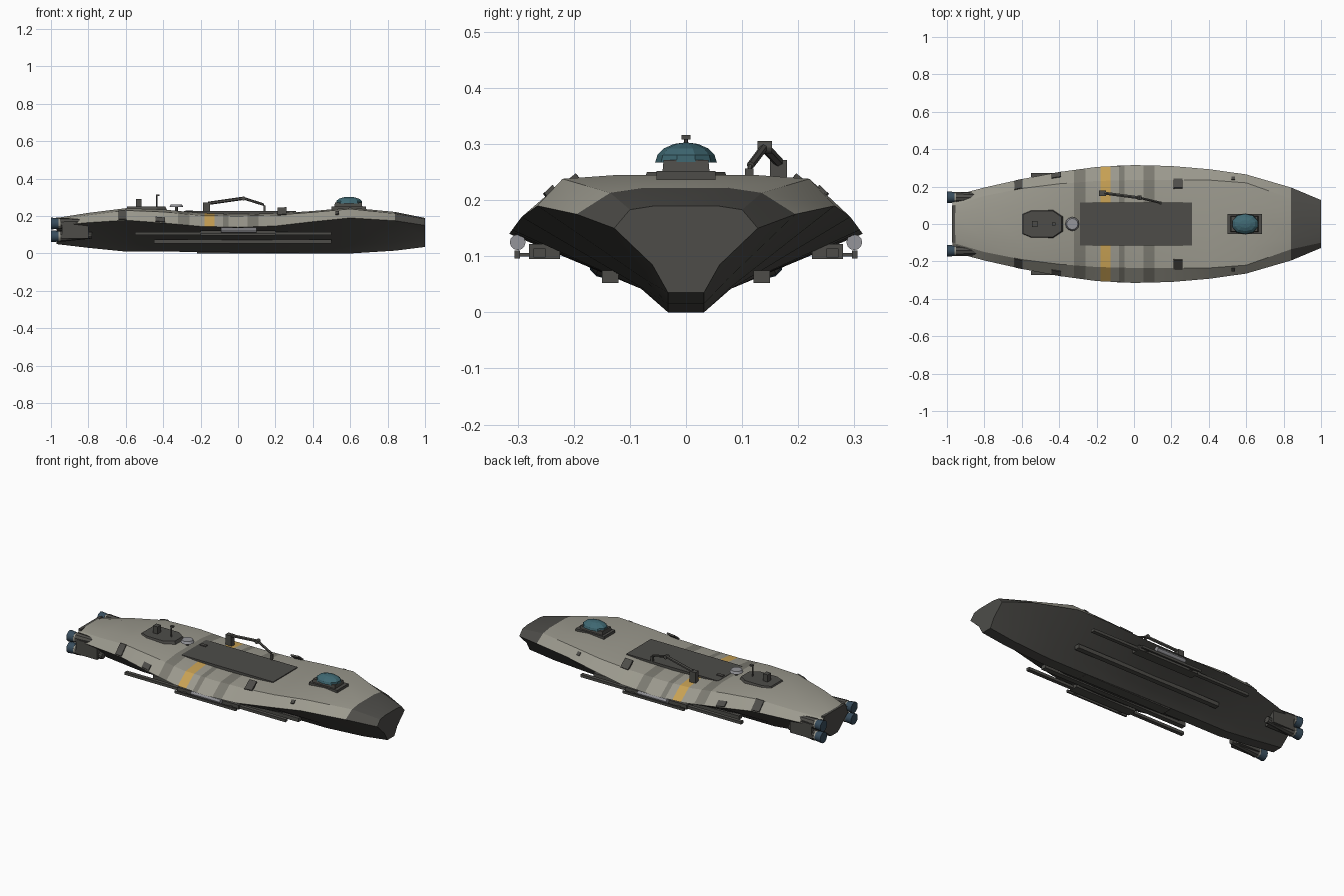
import bpy, bmesh, math
from mathutils import Vector

if "Cube" in bpy.data.objects:
    bpy.data.objects.remove(bpy.data.objects["Cube"])


def mat(name, r, g, b):
    m = bpy.data.materials.new(name)
    m.diffuse_color = (r, g, b, 1)
    m.use_nodes = True
    m.node_tree.nodes["Principled BSDF"].inputs["Base Color"].default_value = m.diffuse_color
    return m


TAN = mat("tan_paint", .33, .32, .27)
BAND = mat("band_paint", .2, .195, .165)
DARK = mat("dark_metal", .075, .073, .066)
GOLD = mat("gold_paint", .58, .36, .09)
GLASS = mat("glass", .05, .14, .17)
BLUE = mat("nozzle_blue", .04, .075, .11)
GREY = mat("light_grey", .3, .3, .32)


def make(name, bm, *mats):
    bmesh.ops.recalc_face_normals(bm, faces=bm.faces)
    me = bpy.data.meshes.new(name)
    bm.to_mesh(me)
    bm.free()
    for m in mats:
        me.materials.append(m)
    ob = bpy.data.objects.new(name, me)
    bpy.context.collection.objects.link(ob)
    return ob


def smooth(ob, deg=30):
    bpy.ops.object.select_all(action='DESELECT')
    ob.select_set(True)
    bpy.context.view_layer.objects.active = ob
    bpy.ops.object.shade_smooth_by_angle(angle=math.radians(deg))


def box(name, x, y, z, m):
    # x, y, z are (min, max) ranges
    bm = bmesh.new()
    bmesh.ops.create_cube(bm, size=1)
    for v in bm.verts:
        v.co = Vector([(r[0] + r[1]) / 2 + c * (r[1] - r[0]) for r, c in zip((x, y, z), v.co)])
    return make(name, bm, m)


def rod(name, a, b, r, m, r2=None, seg=12):
    a, b = Vector(a), Vector(b)
    bm = bmesh.new()
    bmesh.ops.create_cone(bm, cap_ends=True, segments=seg, radius1=r,
                          radius2=r if r2 is None else r2, depth=(b - a).length)
    q = (b - a).to_track_quat('Z', 'Y')
    for v in bm.verts:
        v.co = q @ v.co + (a + b) / 2
    ob = make(name, bm, m)
    if seg > 6:
        smooth(ob)
    return ob


def prism(name, pts, z0, z1, m, inset=1.0):
    bm = bmesh.new()
    cx = sum(p[0] for p in pts) / len(pts)
    lo = [bm.verts.new((x, y, z0)) for x, y in pts]
    hi = [bm.verts.new((cx + (x - cx) * inset, y * inset, z1)) for x, y in pts]
    bm.faces.new(lo)
    bm.faces.new(hi)
    n = len(pts)
    for i in range(n):
        bm.faces.new((lo[i], lo[(i + 1) % n], hi[(i + 1) % n], hi[i]))
    return make(name, bm, m)


# Hull stations: x, keel z, chine y/z, sheer y/z, deck edge y/z, deck centre z
ST = [(-.97, .05, .08, .09, .15, .15, .10, .18, .19),
      (-.8, .03, .08, .075, .195, .165, .15, .205, .217),
      (-.6, .01, .08, .052, .24, .178, .19, .23, .242),
      (-.4, .01, .08, .046, .278, .163, .215, .222, .235),
      (-.2, .008, .08, .044, .305, .145, .23, .203, .216),
      (0, .006, .08, .042, .315, .14, .235, .2, .21),
      (.2, .003, .08, .042, .31, .147, .235, .205, .214),
      (.4, 0, .08, .042, .293, .17, .235, .22, .227),
      (.6, 0, .08, .045, .265, .19, .22, .238, .245),
      (.84, .015, .075, .06, .195, .175, .135, .213, .222),
      (1, .035, .06, .085, .128, .15, .1, .183, .19)]


def station(x):
    for a, b in zip(ST, ST[1:]):
        if x <= b[0]:
            t = (x - a[0]) / (b[0] - a[0])
            return [p + (q - p) * t for p, q in zip(a, b)]
    return list(ST[-1])


def section(x):
    _, zb, c, zc, w, zs, d, zd, zt = station(x)
    half = [(.032, zb), (c, zc), (w, zs), (d, zd), (d * .55, zt)]
    return half + [(-y, z) for y, z in reversed(half)]


# Hull loft, with painted bands between extra stations
BANDS = {(-.32, -.26): 1, (-.18, -.125): 3, (-.08, -.05): 1, (.05, .11): 1, (.84, 1): 2}
xs = sorted({s[0] for s in ST} | {e for b in BANDS for e in b})
bm = bmesh.new()
rings = [[bm.verts.new((x, y, z)) for y, z in section(x)] for x in xs]
for k, (a, b) in enumerate(zip(rings, rings[1:])):
    mid = (xs[k] + xs[k + 1]) / 2
    top = next((i for (p, q), i in BANDS.items() if p < mid < q), 0)
    for i in range(10):
        j = (i + 1) % 10
        f = bm.faces.new((a[i], a[j], b[j], b[i]))
        f.material_index = top if 2 <= i <= 6 else 2
bm.faces.new(rings[0]).material_index = 2
bm.faces.new(rings[-1]).material_index = 2
smooth(make("hull", bm, TAN, BAND, DARK, GOLD), 18)


# Thin plates lying on the shoulder between deck edge and sheer
def shoulder_plate(name, x0, x1, t0, t1, s, m):
    bm = bmesh.new()
    out = []
    for lift in (-.004, .006):
        for x, t in ((x0, t0), (x1, t0), (x1, t1), (x0, t1)):
            _, _, _, _, w, zs, d, zd, _ = station(x)
            out.append(bm.verts.new((x, s * (d + (w - d) * t + lift * .6), zd + (zs - zd) * t + lift * .8)))
    lo, hi = out[:4], out[4:]
    bm.faces.new(lo)
    bm.faces.new(hi)
    for i in range(4):
        bm.faces.new((lo[i], lo[(i + 1) % 4], hi[(i + 1) % 4], hi[i]))
    return make(name, bm, m)


for s, side in ((1, "left"), (-1, "right")):
    def yr(a, b):
        return tuple(sorted((s * a, s * b)))

    shoulder_plate("aft_hatch_" + side, -.64, -.595, 0, .95, s, DARK)
    shoulder_plate("fore_hatch_" + side, .21, .26, -.6, .05, s, DARK)
    shoulder_plate("vent_" + side, -.44, -.39, .55, .95, s, DARK)
    shoulder_plate("bow_vent_" + side, .52, .54, .2, .5, s, DARK)
    # Side rails, dock bar and side pod
    box("long_rail_" + side, (-.55, .5), yr(.25, .272), (.098, .114), DARK)
    box("rail_mount_" + side, (-.2, .2), yr(.225, .28), (.095, .122), DARK)
    box("short_rail_" + side, (-.2, .2), yr(.296, .306), (.096, .11), DARK)
    for x in (-.15, .15):
        box("rail_strut_" + side, (x - .01, x + .01), yr(.27, .3), (.1, .106), DARK)
    rod("side_pod_" + side, (-.09, s * .3, .125), (.1, s * .3, .125), .014, GREY)
    box("belly_strake_" + side, (-.45, .5), yr(.12, .15), (.052, .075), DARK)
    # Twin engines on each quarter
    for z, lvl in ((.092, "lower"), (.16, "upper")):
        n = lvl + "_" + side
        y = s * .143
        rod("engine_body_" + n, (-.95, y, z), (-.78, y, z + .006), .03, DARK, .018, 10)
        rod("engine_ring_" + n, (-.962, y, z), (-.945, y, z), .027, TAN)
        rod("engine_nozzle_" + n, (-1, y, z), (-.96, y, z), .032, BLUE, .028)
    box("engine_fairing_" + side, (-.94, -.8), yr(.11, .172), (.08, .165), DARK)

# Cargo deck plate, keel plate and stern rim
box("cargo_deck", (-.29, .31), (-.115, .115), (.205, .226), DARK)
box("deck_latch", (-.28, -.24), (.04, .06), (.226, .231), DARK)
box("keel_plate", (-.22, .35), (-.03, .03), (0, .01), DARK)
box("stern_rim", (-.972, -.955), (-.1, .1), (.176, .192), DARK)

# Cockpit: dark base under a faceted glass canopy
prism("cockpit_base", [(.5, -.053), (.685, -.053), (.685, .053), (.5, .053)], .235, .252, DARK)
prism("cockpit_wall", [(.515, -.042), (.665, -.042), (.665, .042), (.515, .042)], .25, .272, DARK, .95)
bm = bmesh.new()
bmesh.ops.create_uvsphere(bm, u_segments=10, v_segments=8, radius=1)
bmesh.ops.bisect_plane(bm, geom=bm.verts[:] + bm.edges[:] + bm.faces[:], plane_co=(0, 0, 0),
                       plane_no=(0, 0, 1), clear_inner=True)
for v in bm.verts:
    v.co = (.594 + max(-.85, min(.85, v.co.x)) * .08, v.co.y * .055, .267 + v.co.z * .036)
make("canopy", bm, GLASS)

# Sensor platform with box, mast and dish
prism("sensor_platform", [(-.6, -.055), (-.55, -.075), (-.43, -.075), (-.38, -.04),
                          (-.38, .04), (-.43, .075), (-.55, .075), (-.6, .055)], .232, .25, DARK, .93)
box("sensor_box", (-.545, -.515), (-.016, .016), (.245, .292), DARK)
rod("mast", (-.435, 0, .245), (-.435, 0, .312), .004, DARK, seg=6)
box("mast_head", (-.439, -.42), (-.008, .008), (.308, .316), DARK)
rod("dish_post", (-.33, 0, .22), (-.33, 0, .25), .008, DARK)
rod("dish", (-.33, 0, .248), (-.33, 0, .262), .037, GREY, .03)

# Loading crane
box("crane_base", (-.188, -.15), (.15, .18), (.2, .272), DARK)
p = [(-.16, .165, .268), (.03, .14, .295), (.135, .115, .262)]
rod("crane_lower_arm", p[0], p[1], .009, DARK, seg=6)
rod("crane_elbow", (.03, .127, .294), (.03, .153, .294), .011, DARK)
rod("crane_upper_arm", p[1], p[2], .007, DARK, seg=6)
box("crane_hook", (.136, .148), (.105, .12), (.228, .256), DARK)
rod("crane_cable", (.14, .112, .25), p[2], .004, DARK, seg=6)
